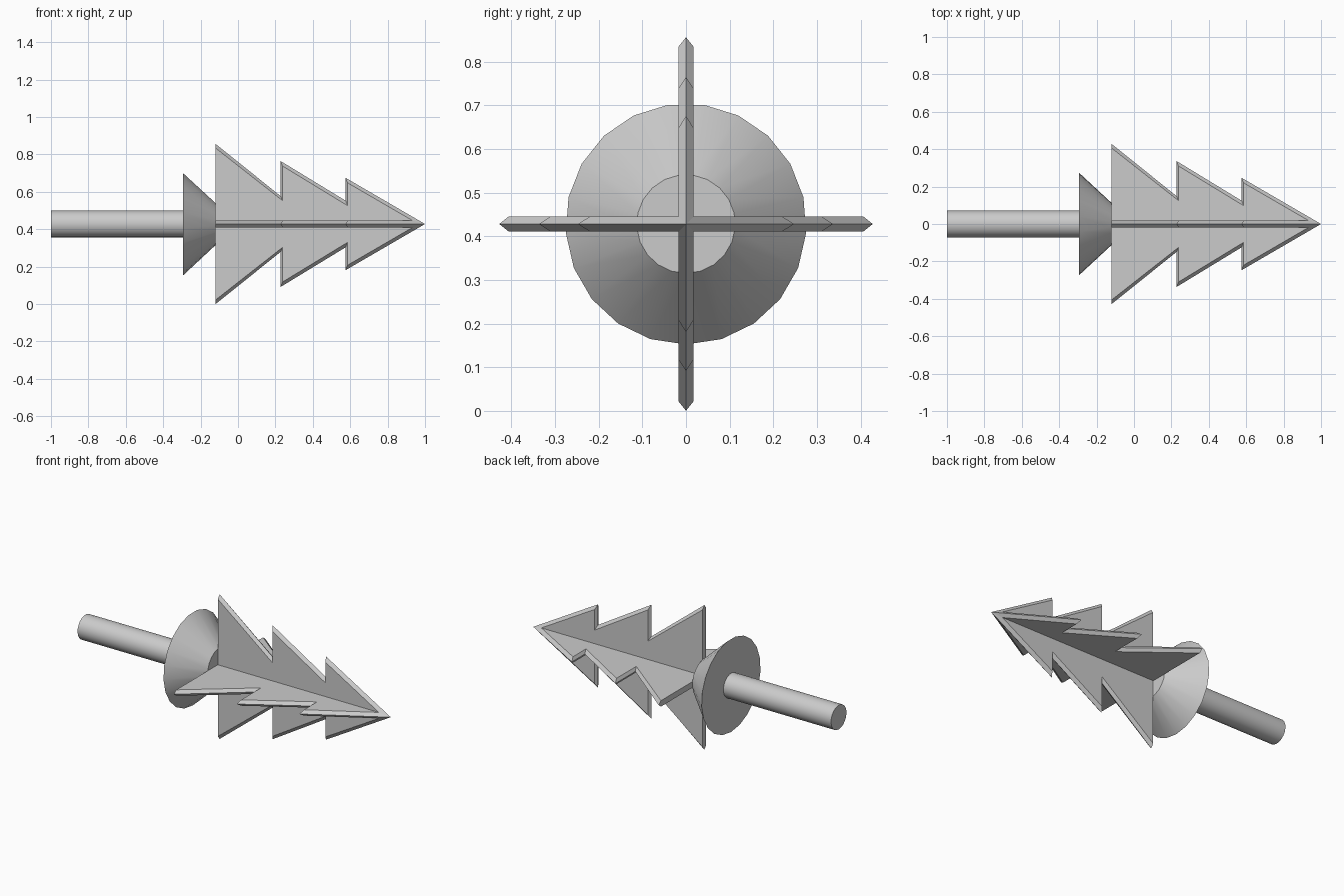
import bpy, bmesh, math
from mathutils import Matrix

if "Cube" in bpy.data.objects:
    bpy.data.objects.remove(bpy.data.objects["Cube"])

AXIS_Z = 0.428     # height of the central axis
HALF_T = 0.0175    # half the fin thickness
SIDES = 21


def finish(name, bm):
    bmesh.ops.recalc_face_normals(bm, faces=bm.faces)
    mesh = bpy.data.meshes.new(name)
    bm.to_mesh(mesh)
    bm.free()
    obj = bpy.data.objects.new(name, mesh)
    bpy.context.collection.objects.link(obj)
    obj.location.z = AXIS_Z
    return obj


def tapered_rod(name, x0, r0, x1, r1):
    """Capped round part along x, with one vertex at the very bottom."""
    bm = bmesh.new()
    rings = []
    for x, r in ((x0, r0), (x1, r1)):
        ang = [2 * math.pi * k / SIDES - math.pi / 2 for k in range(SIDES)]
        rings.append([bm.verts.new((x, r * math.cos(a), r * math.sin(a))) for a in ang])
    a, b = rings
    for k in range(SIDES):
        j = (k + 1) % SIDES
        bm.faces.new((a[k], a[j], b[j], b[k])).smooth = True
    bm.faces.new(a)
    bm.faces.new(b)
    obj = finish(name, bm)
    bpy.ops.object.select_all(action='DESELECT')
    bpy.context.view_layer.objects.active = obj
    obj.select_set(True)
    bpy.ops.object.shade_smooth_by_angle(angle=math.radians(30))
    return obj


def mirrored(half):
    """Close a half outline (ending at the tip) across the axis."""
    return half + [(x, -z) for x, z in reversed(half[:-1])]


# Fin outlines: sharp ridge in the middle plane, inset flat on both sides
RIDGE = mirrored([(-0.12, 0.428), (0.227, 0.15), (0.227, 0.337),
                  (0.575, 0.125), (0.575, 0.247), (1.0, 0)])
FLAT = mirrored([(-0.12, 0.406), (0.238, 0.125), (0.238, 0.31),
                 (0.586, 0.098), (0.586, 0.22), (0.965, 0)])


def barbed_fin(name, roll):
    bm = bmesh.new()
    ridge = [bm.verts.new((x, 0, z)) for x, z in RIDGE]
    flats = [[bm.verts.new((x, s * HALF_T, z)) for x, z in FLAT] for s in (-1, 1)]
    for flat in flats:
        bm.faces.new(flat)
        for k in range(len(ridge) - 1):
            bm.faces.new((ridge[k], ridge[k + 1], flat[k + 1], flat[k]))
    # Flat back end
    l, r = flats
    bm.faces.new((ridge[0], l[0], l[-1], ridge[-1], r[-1], r[0]))
    bm.transform(Matrix.Rotation(roll, 4, 'X'))
    return finish(name, bm)


# Shaft and flared collar
tapered_rod("shaft", -1.0, 0.072, -0.28, 0.072)
tapered_rod("collar", -0.295, 0.276, -0.12, 0.113)

# Two crossed barbed fins
barbed_fin("vertical_fin", 0)
barbed_fin("horizontal_fin", math.pi / 2)
